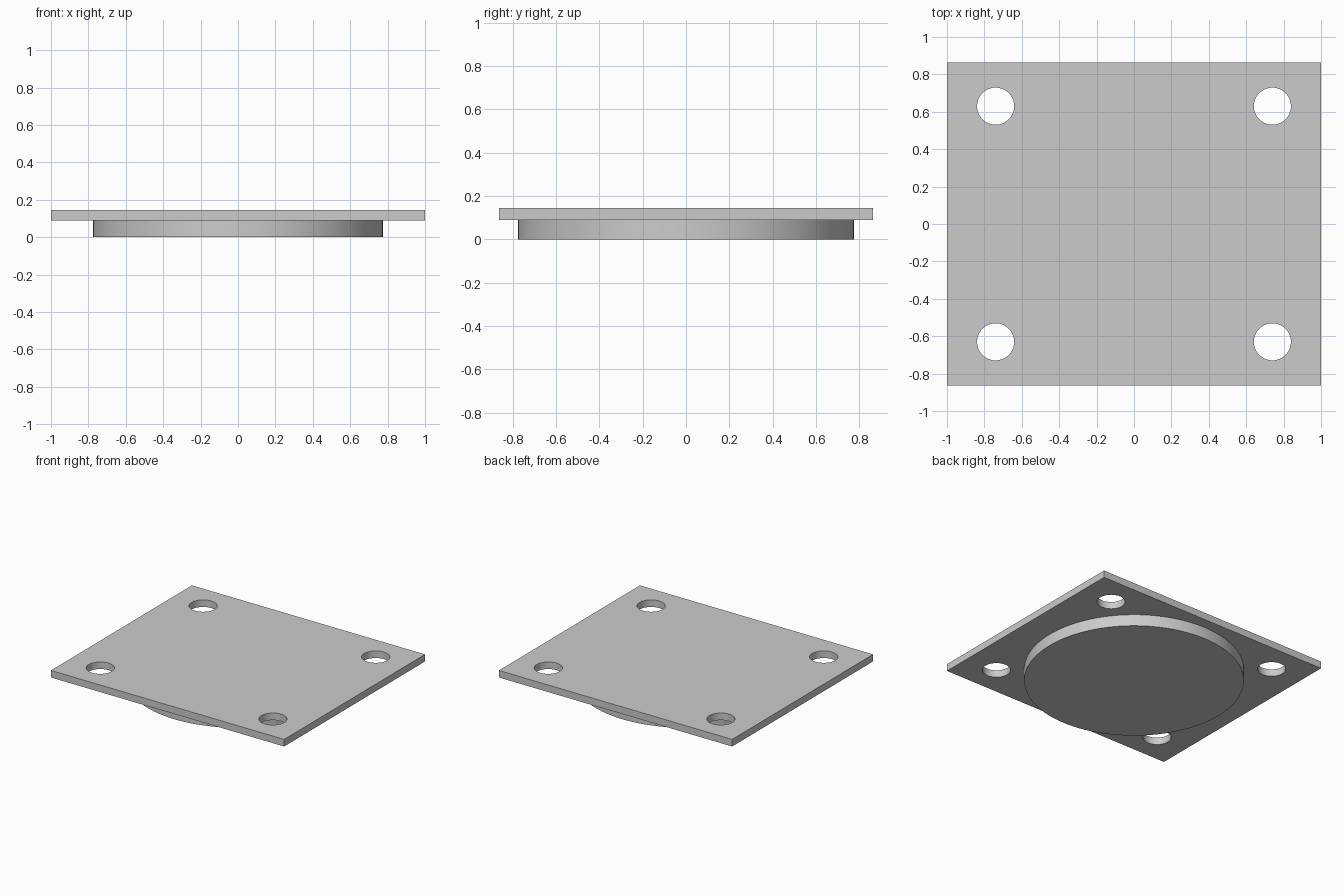
import bpy

cube = bpy.data.objects.get("Cube")
if cube:
    bpy.data.objects.remove(cube, do_unlink=True)

PLATE_X, PLATE_Y = 2.0, 1.726
PLATE_BOTTOM, PLATE_TOP = 0.09, 0.145
BOSS_RADIUS = 0.776
HOLE_RADIUS = 0.099
HOLE_X, HOLE_Y = 0.74, 0.63

grey = bpy.data.materials.new("light grey")
grey.use_nodes = True
colour = (0.6, 0.6, 0.6, 1.0)
grey.diffuse_color = colour
grey.node_tree.nodes["Principled BSDF"].inputs["Base Color"].default_value = colour


def cylinder(name, x, y, radius, bottom, top, sides):
    bpy.ops.mesh.primitive_cylinder_add(
        vertices=sides, radius=radius, depth=top - bottom,
        location=(x, y, (bottom + top) / 2))
    obj = bpy.context.object
    obj.name = name
    obj.data.materials.append(grey)
    return obj


def smooth(obj):
    bpy.ops.object.select_all(action="DESELECT")
    obj.select_set(True)
    bpy.context.view_layer.objects.active = obj
    bpy.ops.object.shade_smooth_by_angle()


# Rectangular mounting plate
bpy.ops.mesh.primitive_cube_add(
    size=1, location=(0, 0, (PLATE_BOTTOM + PLATE_TOP) / 2))
plate = bpy.context.object
plate.name = "mounting_plate"
plate.scale = (PLATE_X, PLATE_Y, PLATE_TOP - PLATE_BOTTOM)
bpy.ops.object.transform_apply(location=False, rotation=False, scale=True)
plate.data.materials.append(grey)

# Four bolt holes, one near each corner
for sx in (-1, 1):
    for sy in (-1, 1):
        cutter = cylinder("hole_cutter", sx * HOLE_X, sy * HOLE_Y, HOLE_RADIUS,
                          PLATE_BOTTOM - 0.1, PLATE_TOP + 0.1, 64)
        cutter.hide_render = True
        cut = plate.modifiers.new("bolt hole", "BOOLEAN")
        cut.operation = "DIFFERENCE"
        cut.solver = "EXACT"
        cut.object = cutter
        bpy.context.view_layer.objects.active = plate
        bpy.ops.object.modifier_apply(modifier=cut.name)
        bpy.data.objects.remove(cutter, do_unlink=True)
smooth(plate)

# Round boss under the plate
boss = cylinder("round_boss", 0, 0, BOSS_RADIUS, 0, PLATE_BOTTOM, 128)
smooth(boss)
